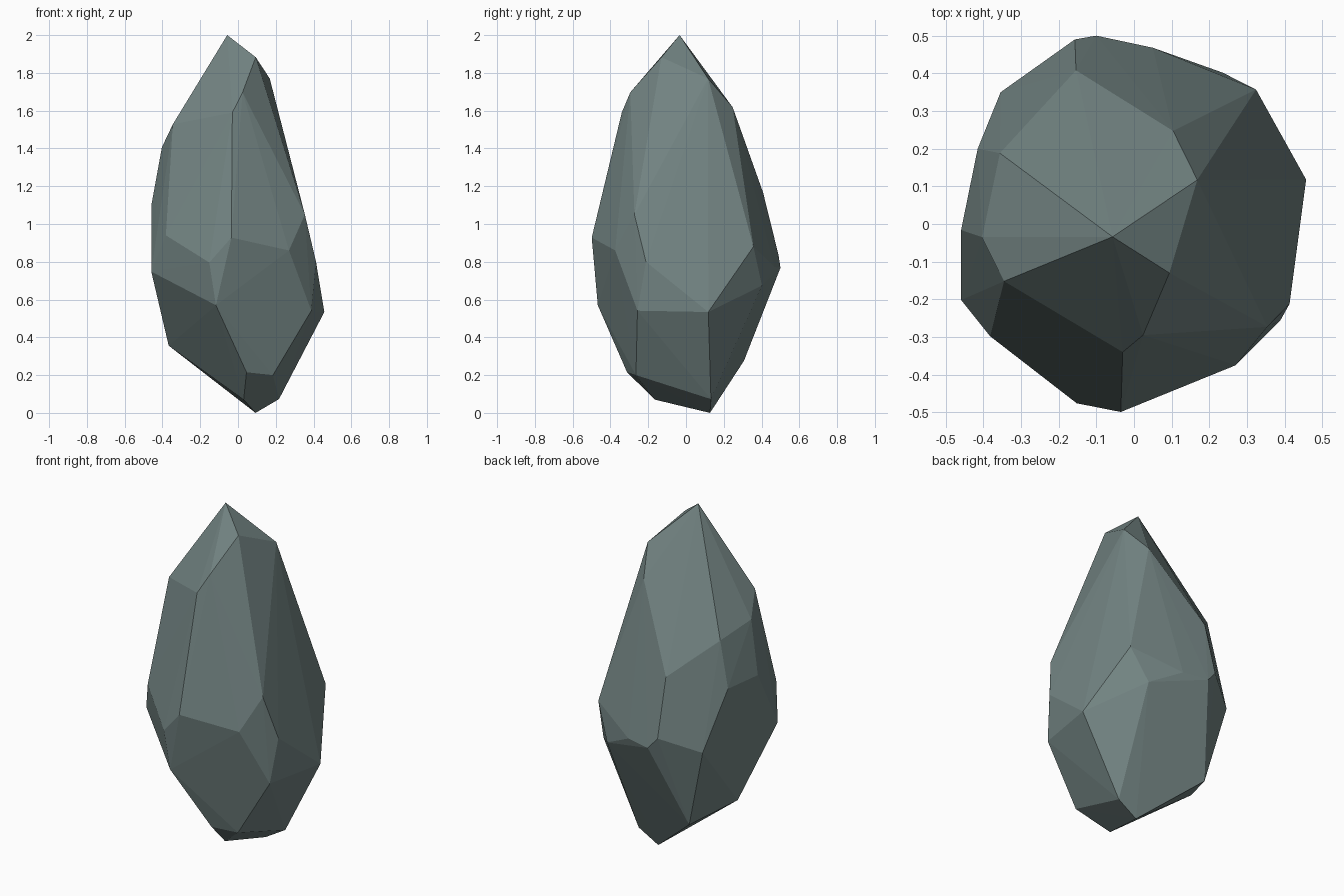
import bpy, bmesh

# Corner points of the faceted stone, grouped from tip to base
CORNERS = [
    # tip
    (-0.057, -0.034, 2.0), (0.094, -0.13, 1.883), (0.168, 0.117, 1.77),
    (0.024, -0.295, 1.697), (0.104, 0.247, 1.618), (-0.03, -0.34, 1.59),
    (-0.345, -0.152, 1.528), (-0.403, -0.035, 1.406), (-0.356, 0.188, 1.353),
    # shoulders
    (-0.154, 0.408, 1.167), (-0.459, -0.016, 1.098), (-0.415, 0.2, 1.088),
    (0.354, -0.273, 1.05), (-0.382, -0.298, 0.94), (-0.035, -0.499, 0.928),
    (0.324, 0.357, 0.88), (0.27, -0.375, 0.86),
    # waist
    (-0.157, 0.49, 0.835), (0.413, -0.212, 0.80), (-0.152, -0.476, 0.796),
    (-0.1, 0.5, 0.768), (0.05, 0.468, 0.772), (-0.354, 0.35, 0.749),
    (-0.459, -0.202, 0.748), (0.235, 0.402, 0.674), (-0.117, -0.467, 0.57),
    (0.388, -0.257, 0.541), (0.457, 0.118, 0.534),
    # base
    (-0.367, 0.04, 0.356), (-0.236, 0.307, 0.276), (0.045, -0.312, 0.215),
    (0.185, -0.265, 0.2), (0.217, 0.132, 0.073), (0.03, -0.164, 0.07),
    (0.093, 0.127, 0.0),
]

# Stone: convex shell around the corners, flat facets
bm = bmesh.new()
for co in CORNERS:
    bm.verts.new(co)
hull = bmesh.ops.convex_hull(bm, input=bm.verts[:])
loose = {v for v in hull["geom_interior"] + hull["geom_unused"]
         if isinstance(v, bmesh.types.BMVert) and not v.link_faces}
bmesh.ops.delete(bm, geom=list(loose), context='VERTS')
bmesh.ops.recalc_face_normals(bm, faces=bm.faces[:])

mesh = bpy.data.meshes.new("stone")
bm.to_mesh(mesh)
bm.free()
stone = bpy.data.objects.new("stone", mesh)
bpy.context.collection.objects.link(stone)

# Grey-green stone colour
mat = bpy.data.materials.new("grey_green_stone")
mat.diffuse_color = (0.17, 0.23, 0.225, 1.0)
mesh.materials.append(mat)
